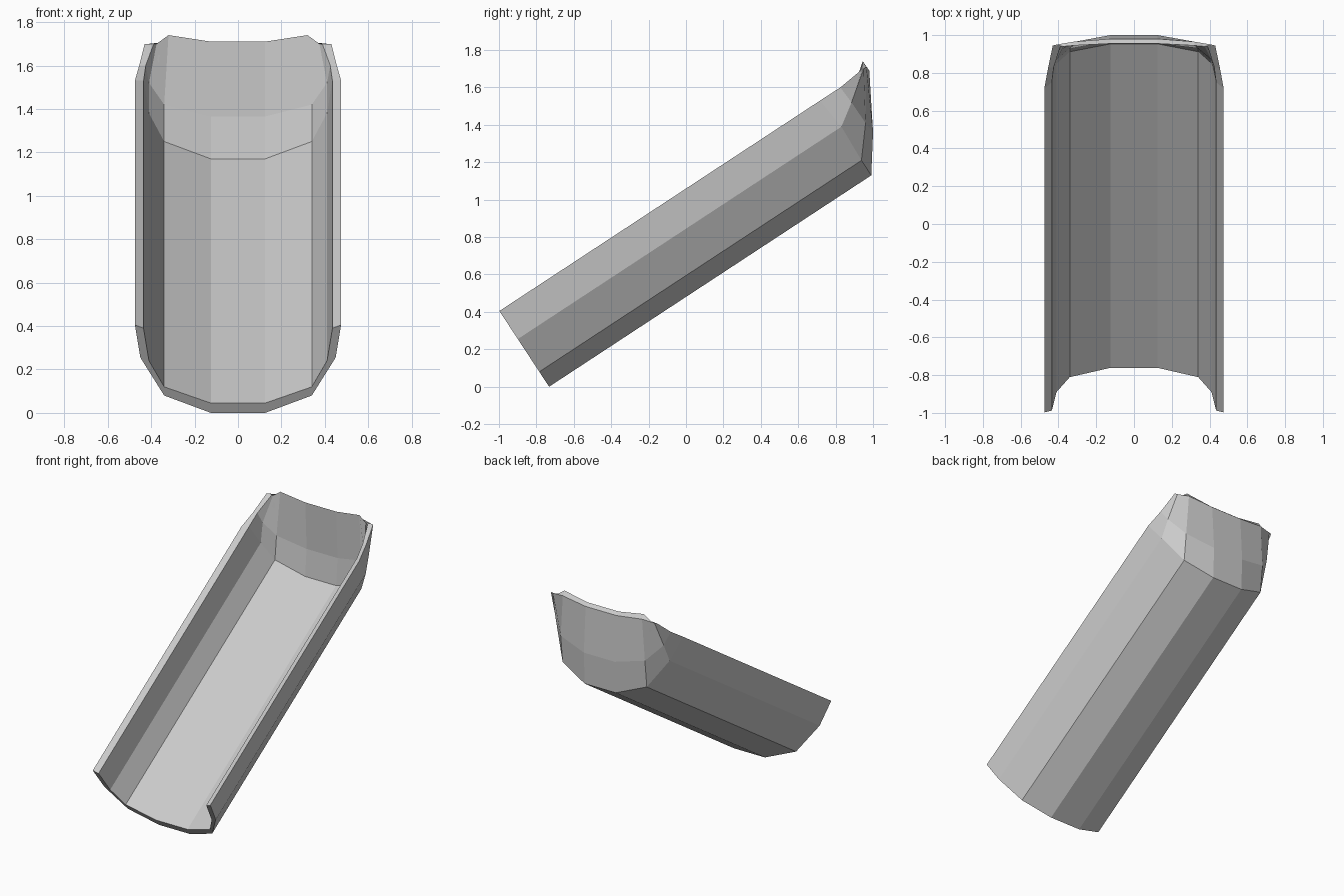
import bpy
import bmesh

default_cube = bpy.data.objects.get("Cube")
if default_cube:
    bpy.data.objects.remove(default_cube, do_unlink=True)

# Slope of the trough (z per y) and lean of its square-cut front end (y per z)
SLOPE = 0.656
LEAN = -SLOPE
FRONT_Y = -0.732

# Half profiles from floor to rim: (x, z at front end, z at the bend)
outer_profile = [(0.125, 0.0, 1.13), (0.34, 0.08, 1.21), (0.45, 0.255, 1.39), (0.475, 0.405, 1.53)]
inner_profile = [(0.125, 0.045, 1.17), (0.34, 0.12, 1.25), (0.41, 0.24, 1.38), (0.435, 0.39, 1.53)]

# Curved end wall above the bend: middle and top stations, floor to rim
outer_wall = [
    [(0.125, 1.0, 1.36), (0.34, 0.96, 1.41), (0.44, 0.885, 1.52), (0.455, 0.825, 1.6)],
    [(0.125, 0.98, 1.69), (0.32, 0.965, 1.71), (0.41, 0.95, 1.7), (0.43, 0.945, 1.7)],
]
inner_wall = [
    [(0.125, 0.97, 1.365), (0.34, 0.93, 1.42), (0.41, 0.87, 1.52), (0.425, 0.83, 1.6)],
    [(0.125, 0.955, 1.71), (0.32, 0.945, 1.74), (0.375, 0.94, 1.7), (0.39, 0.94, 1.695)],
]


def stations(profile, wall):
    """Half sections from the front end, through the bend, up the end wall."""
    front, bend = [], []
    for x, z_front, z_bend in profile:
        y = FRONT_Y + LEAN * z_front
        front.append((x, y, z_front))
        bend.append((x, y + (z_bend - z_front) / SLOPE, z_bend))
    return [front, bend] + wall


def mirrored(half):
    """Full section from the right rim to the left rim."""
    return [(-x, y, z) for x, y, z in reversed(half)] + half


# Closed rings: along the outside, then back along the inside
bm = bmesh.new()
rings = []
for outside, inside in zip(stations(outer_profile, outer_wall),
                           stations(inner_profile, inner_wall)):
    ring = mirrored(outside) + mirrored(inside)[::-1]
    rings.append([bm.verts.new(co) for co in ring])

# Skin between neighbouring rings
count = len(rings[0])
for a, b in zip(rings, rings[1:]):
    for i in range(count):
        j = (i + 1) % count
        bm.faces.new((a[i], a[j], b[j], b[i]))

# Thickness strips at the front end and along the top lip
for ring in (rings[0], rings[-1]):
    for i in range(count // 2 - 1):
        bm.faces.new((ring[i], ring[i + 1], ring[-i - 2], ring[-i - 1]))

bmesh.ops.recalc_face_normals(bm, faces=bm.faces)
mesh = bpy.data.meshes.new("trough_shell")
bm.to_mesh(mesh)
bm.free()

# Plain grey finish
grey = bpy.data.materials.new("light_grey")
grey.use_nodes = True
colour = (0.6, 0.6, 0.6, 1)
grey.diffuse_color = colour
grey.node_tree.nodes["Principled BSDF"].inputs["Base Color"].default_value = colour
mesh.materials.append(grey)

trough = bpy.data.objects.new("trough_shell", mesh)
bpy.context.collection.objects.link(trough)
